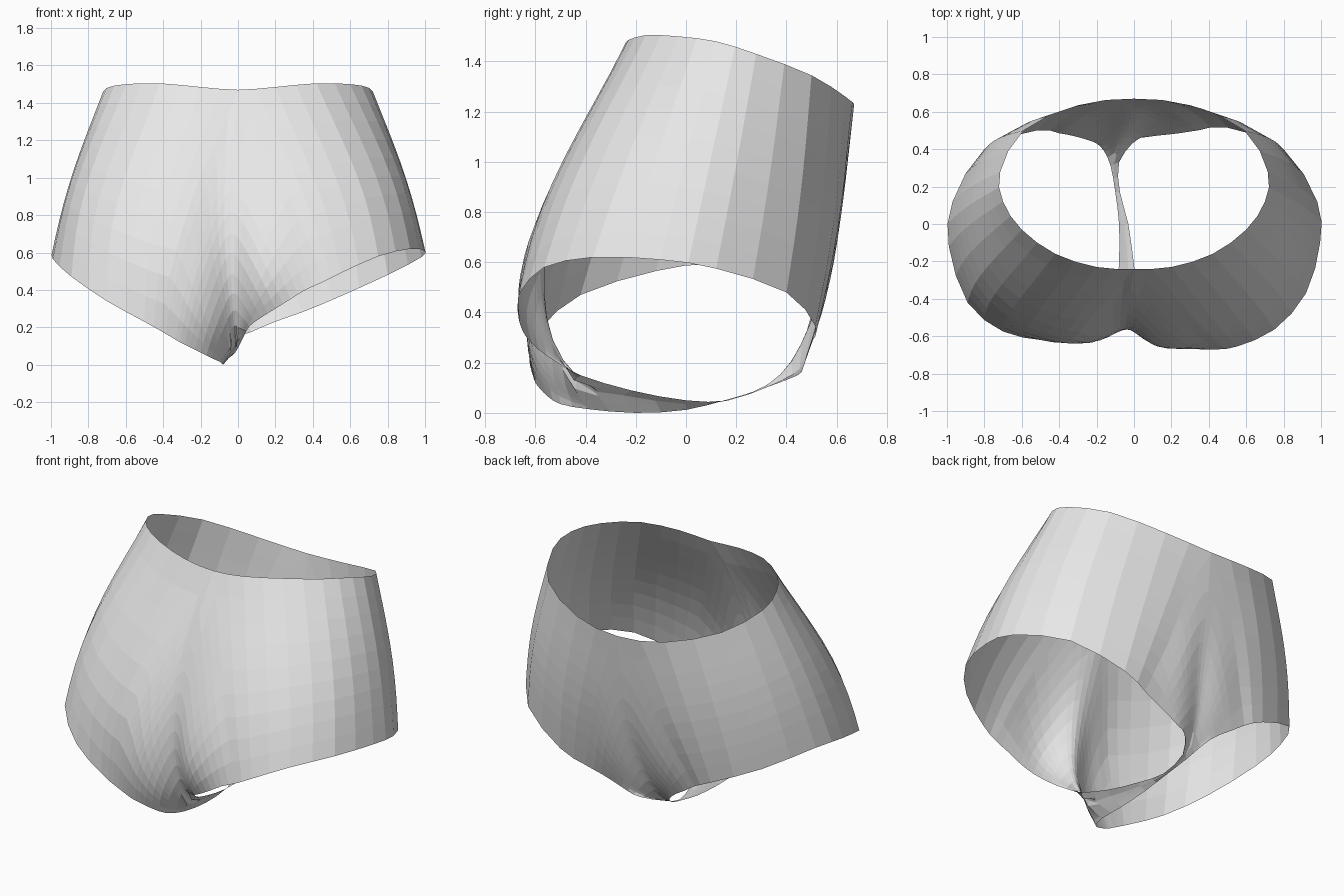
import bpy, bmesh, math
from mathutils import Vector

if "Cube" in bpy.data.objects:
    bpy.data.objects.remove(bpy.data.objects["Cube"])

fabric = bpy.data.materials.new("light_grey_fabric")
fabric.diffuse_color = (0.8, 0.8, 0.8, 1)
fabric.use_nodes = True
fabric.node_tree.nodes["Principled BSDF"].inputs["Base Color"].default_value = fabric.diffuse_color

# Centre seam: rear waist, down under the crotch, up to the front waist
SEAM = [(0, -.24, 1.47), (-.02, -.35, 1.25), (-.04, -.455, 1.02), (-.05, -.535, .78),
        (-.04, -.57, .52), (-.02, -.55, .3), (-.02, -.46, .12), (-.03, -.25, .07),
        (-.05, 0, .035), (-.085, .17, .05), (-.11, .32, .11), (-.09, .43, .2),
        (-.05, .5, .36), (0, .57, .6), (0, .64, .88), (0, .67, 1.23)]

# Half of the waist edge, rear to front
WAIST = [(.2, -.23, 1.485), (.42, -.16, 1.505), (.6, -.03, 1.5), (.7, .12, 1.48),
         (.715, .28, 1.43), (.59, .5, 1.345), (.3, .635, 1.26)]

# Leg hems, from the rear around the outside, then back along the crotch strip
HEM_RIGHT = [(.55, -.655, .49), (.75, -.565, .58), (.92, -.37, .62), (.995, -.1, .61),
             (.98, .12, .575), (.8, .4, .48), (.5, .515, .345), (.34, .5, .28),
             (.24, .485, .245), (.15, .475, .21), (.07, .465, .175), (0, .445, .15),
             (-.08, .33, .105), (-.075, .17, .05), (-.03, 0, .05), (0, -.22, .09),
             (.03, -.42, .15), (.06, -.52, .205), (.12, -.585, .25), (.2, -.635, .3),
             (.28, -.66, .35), (.36, -.67, .4), (.45, -.67, .44)]
HEM_LEFT = [(-.5, -.62, .23), (-.7, -.575, .34), (-.89, -.42, .47), (-.99, -.12, .565),
            (-.97, .12, .59), (-.8, .4, .52), (-.52, .5, .4), (-.4, .485, .34),
            (-.32, .47, .285), (-.25, .45, .24), (-.2, .43, .2), (-.16, .39, .155),
            (-.125, .31, .1), (-.1, .17, .055), (-.08, 0, .012), (-.08, -.2, 0),
            (-.095, -.39, .015), (-.14, -.5, .035), (-.2, -.55, .065), (-.26, -.58, .095),
            (-.31, -.6, .12), (-.36, -.61, .15), (-.42, -.62, .185)]
ROWS = 9


def smooth_line(points, before=None, after=None):
    """Open line with one spline midpoint between neighbours."""
    p = [Vector(q) for q in points]
    p = [Vector(before) if before else p[0] * 2 - p[1]] + p \
        + [Vector(after) if after else p[-1] * 2 - p[-2]]
    out = [p[1]]
    for i in range(1, len(p) - 2):
        out += [(p[i] + p[i + 1]) * .5625 - (p[i - 1] + p[i + 2]) * .0625, p[i + 1]]
    return out


def half(side, hem):
    """Fabric between one leg hem and the waist plus centre seam."""
    inner = [(side * x, y, z) for x, y, z in WAIST]
    flip = lambda q: (-q[0], q[1], q[2])
    waist = smooth_line([SEAM[0]] + inner + [SEAM[-1]], flip(inner[0]), flip(inner[-1]))
    seam = smooth_line(SEAM)
    upper = waist[2:-1] + seam[::-1] + [waist[1]]
    lower = smooth_line(hem + [hem[0]], hem[-1], hem[1])[:-1]
    verts, faces, n = [], [], len(lower)
    for u, h in zip(upper, lower):
        mid, size = (u + h) / 2, (u - h).length
        out = Vector((mid.x, mid.y - .1, 0)).normalized()
        rear = max(0, -out.y)
        swell = min(.025, .05 * size) * (1 - rear)
        swell += rear * (min(.07, .13 * size) if side > 0 else .105 * size)
        swell *= min(1, max(0, (size - .12) / .25))
        for r in range(ROWS + 1):
            t = r / ROWS
            verts.append(u.lerp(h, t) + out * swell * math.sin(math.pi * t ** (1.1 + .25 * rear)))
    for i in range(n):
        for r in range(ROWS):
            a, b = i * (ROWS + 1) + r, (i + 1) % n * (ROWS + 1) + r
            f = (a, a + 1, b + 1, b)
            faces.append(f if side > 0 else f[::-1])
    return verts, faces


# Briefs: both halves joined along the seam
v1, f1 = half(1, HEM_RIGHT)
v2, f2 = half(-1, HEM_LEFT)
mesh = bpy.data.meshes.new("briefs")
mesh.from_pydata(v1 + v2, [], f1 + [tuple(i + len(v1) for i in f) for f in f2])
mesh.materials.append(fabric)
bm = bmesh.new()
bm.from_mesh(mesh)
bmesh.ops.remove_doubles(bm, verts=bm.verts, dist=.0005)

# Soften only the valley along the seam; crotch strip, sides, hems and waist stay put
weight = {}
for v in bm.verts:
    x, y, z = v.co
    strip = -.45 < y < .38 and z < .25
    if not v.is_boundary and not strip:
        w = max(0, 1 - abs(x + .04) / .28) * min(1, max(0, (1.25 - z) / .3))
        weight[v] = .6 * w
for _ in range(8):
    target = {}
    for v, w in weight.items():
        near = [e.other_vert(v).co for e in v.link_edges]
        target[v] = v.co.lerp(sum(near, Vector()) / len(near), w)
    for v, co in target.items():
        v.co = co
bm.to_mesh(mesh)
bm.free()
briefs = bpy.data.objects.new("briefs", mesh)
bpy.context.collection.objects.link(briefs)
